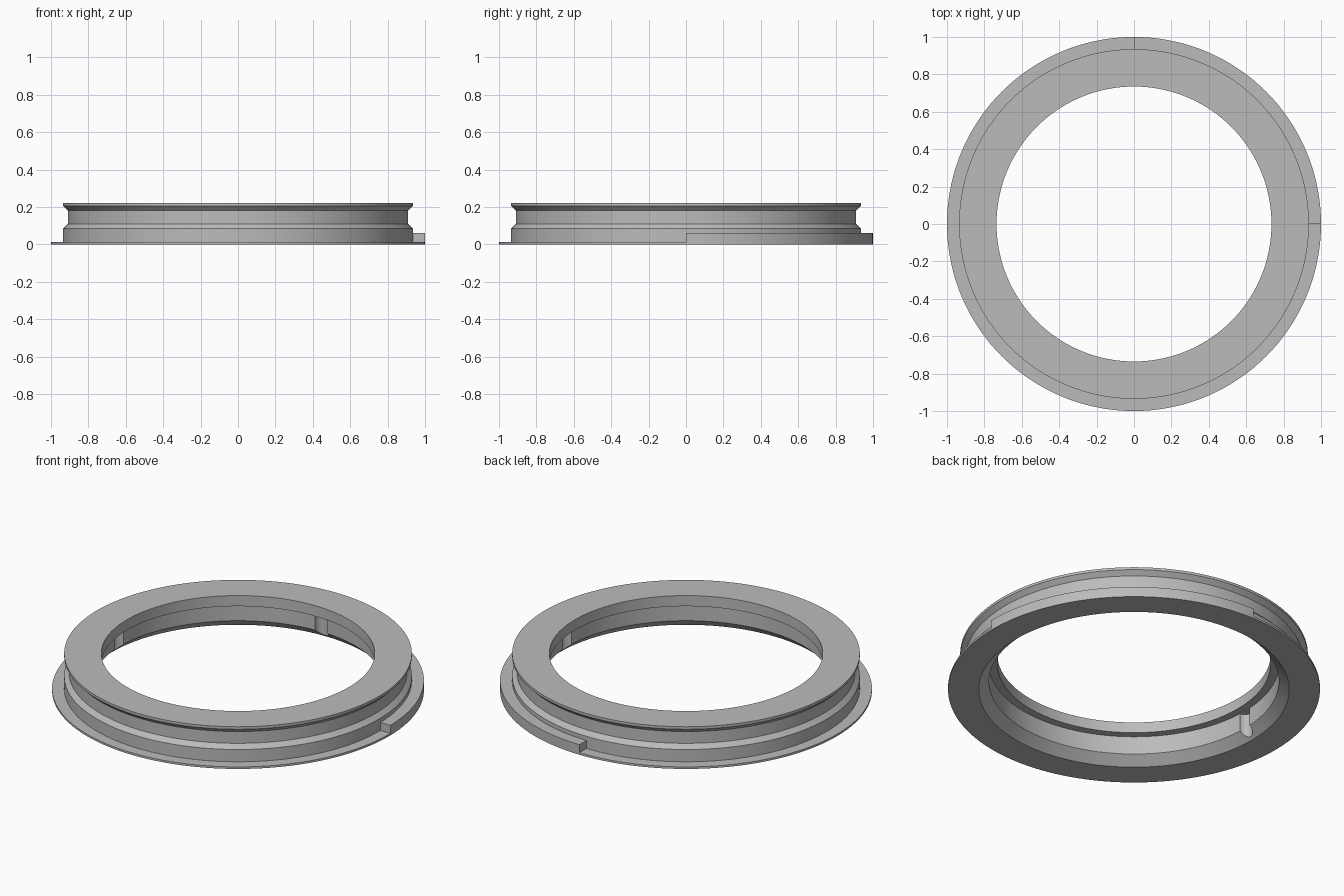
import bpy, bmesh, math
from mathutils import Matrix, Vector

old = bpy.data.objects.get("Cube")
if old:
    bpy.data.objects.remove(old, do_unlink=True)

SEGMENTS = 144

grey = bpy.data.materials.new("mid_grey")
grey.use_nodes = True
tone = (0.5, 0.5, 0.5, 1)
grey.diffuse_color = tone
grey.node_tree.nodes["Principled BSDF"].inputs["Base Color"].default_value = tone


def lathe(name, profile, degrees, steps):
    """Turn a closed (radius, height) outline around z, capping partial turns."""
    bm = bmesh.new()
    rings = []
    full = degrees == 360
    for i in range(steps if full else steps + 1):
        turn = Matrix.Rotation(math.radians(degrees * i / steps), 3, 'Z')
        rings.append([bm.verts.new(turn @ Vector((r, 0, z))) for r, z in profile])
    n = len(profile)
    for i in range(steps):
        a, b = rings[i], rings[(i + 1) % len(rings)]
        for j in range(n):
            k = (j + 1) % n
            bm.faces.new((a[j], b[j], b[k], a[k]))
    if not full:
        bm.faces.new(rings[0])
        bm.faces.new(rings[-1][::-1])
    return finish(name, bm)


def finish(name, bm):
    bmesh.ops.recalc_face_normals(bm, faces=bm.faces)
    mesh = bpy.data.meshes.new(name)
    bm.to_mesh(mesh)
    bm.free()
    mesh.materials.append(grey)
    obj = bpy.data.objects.new(name, mesh)
    bpy.context.collection.objects.link(obj)
    return obj


def boolean(target, other, operation):
    mod = target.modifiers.new(other.name, 'BOOLEAN')
    mod.operation = operation
    mod.solver = 'EXACT'
    mod.object = other
    bpy.context.view_layer.objects.active = target
    bpy.ops.object.modifier_apply(modifier=mod.name)
    bpy.data.objects.remove(other, do_unlink=True)


# Ring body: thin flange, grooved outer wall, inner lip and flared bore
ring = lathe("ring_body", [
    (0.835, 0), (1, 0), (1, 0.012), (0.935, 0.012), (0.935, 0.085),
    (0.91, 0.11), (0.91, 0.18), (0.935, 0.205), (0.935, 0.22),
    (0.735, 0.22), (0.735, 0.157), (0.78, 0.157), (0.78, 0.05)], 360, SEGMENTS)

# Raised quarter of the flange
step = lathe("raised_quarter", [(0.92, 0), (1, 0), (1, 0.06), (0.92, 0.06)],
             90, SEGMENTS // 4)
boolean(ring, step, 'UNION')

# Round upright notches in the bore, under the lip
for degrees in (0, 90, 180):
    bm = bmesh.new()
    spot = Matrix.Rotation(math.radians(degrees), 4, 'Z') @ Matrix.Translation((0.78, 0, 0.0535))
    bmesh.ops.create_cone(bm, cap_ends=True, segments=32, radius1=0.04, radius2=0.04,
                          depth=0.207, matrix=spot)
    notch = finish("notch_cutter", bm)
    notch.hide_render = True
    boolean(ring, notch, 'DIFFERENCE')

bpy.ops.object.select_all(action='DESELECT')
ring.select_set(True)
bpy.context.view_layer.objects.active = ring
bpy.ops.object.shade_smooth_by_angle(angle=math.radians(25))
